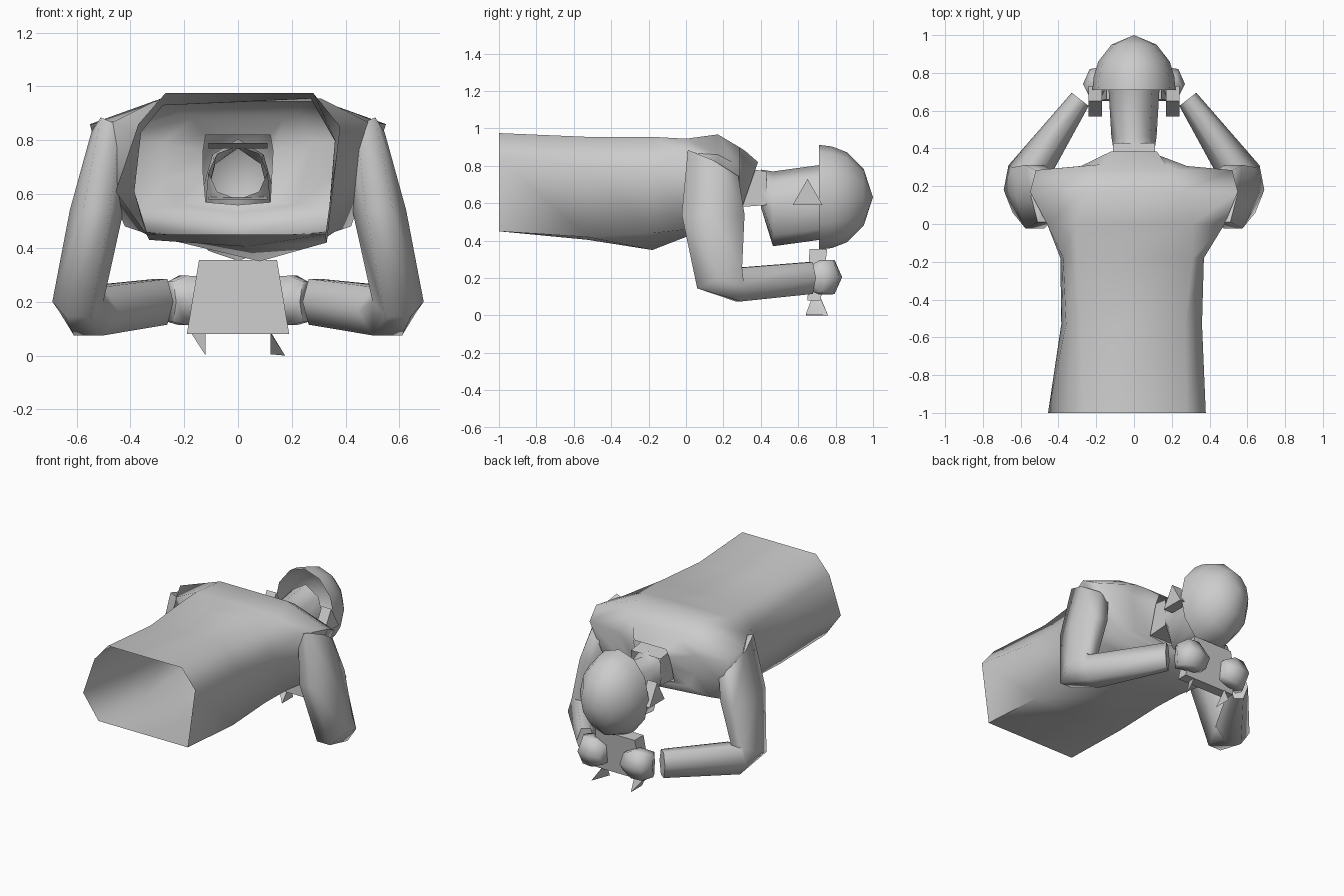
import bpy, bmesh, math
from mathutils import Vector

if "Cube" in bpy.data.objects:
    bpy.data.objects.remove(bpy.data.objects["Cube"])

mat = bpy.data.materials.new("plain_grey")
mat.diffuse_color = (0.6, 0.6, 0.6, 1)
mat.use_nodes = True
mat.node_tree.nodes["Principled BSDF"].inputs["Base Color"].default_value = mat.diffuse_color


def finish(name, bm, angle=80):
    bmesh.ops.recalc_face_normals(bm, faces=bm.faces)
    me = bpy.data.meshes.new(name)
    bm.to_mesh(me)
    bm.free()
    me.materials.append(mat)
    for p in me.polygons:
        p.use_smooth = True
    me.set_sharp_from_angle(angle=math.radians(angle))
    ob = bpy.data.objects.new(name, me)
    bpy.context.collection.objects.link(ob)
    return ob


def loft(name, rings, cap_start=False, cap_end=False, angle=80):
    """Skin a list of point rings of equal length."""
    bm = bmesh.new()
    vs = [[bm.verts.new(p) for p in r] for r in rings]
    n = len(vs[0])
    for a, b in zip(vs, vs[1:]):
        for i in range(n):
            j = (i + 1) % n
            bm.faces.new((a[i], a[j], b[j], b[i]))
    if cap_start:
        bm.faces.new(vs[0])
    if cap_end:
        bm.faces.new(vs[-1])
    return finish(name, bm, angle)


def oval(c, u, v, n=6, side=1):
    """Ring of n points around c spanned by u and v, mirrored when side = -1."""
    c, u, v = Vector(c), Vector(u), Vector(v)
    k = 1 / math.sin(math.pi / 3) if n == 6 else 1
    pts = [c + u * math.cos(t) + v * k * math.sin(t)
           for t in (2 * math.pi * i / n for i in range(n))]
    return [(p.x * side, p.y, p.z) for p in pts]


def hull(name, pts):
    bm = bmesh.new()
    for p in pts:
        bm.verts.new(p)
    bmesh.ops.convex_hull(bm, input=bm.verts)
    return finish(name, bm, 30)


# torso: open at the waist, narrowing to the collar
def section(y, pts, lean=0):
    return [(x, y + lean * (z - 0.82), z) for x, z in pts]


loft("torso", [
    section(-1, [(-.27, .975), (.28, .975), (.38, .85), (.325, .45),
                 (0, .45), (-.34, .45), (-.455, .61), (-.37, .86)]),
    section(-.53, [(-.28, .93), (.27, .955), (.36, .80), (.33, .42),
                   (.03, .405), (-.33, .43), (-.385, .61), (-.36, .83)]),
    section(-.18, [(-.30, .945), (.31, .955), (.37, .78), (.33, .44),
                   (.08, .35), (-.34, .45), (-.39, .60), (-.375, .82)]),
    section(0, [(-.31, .945), (.31, .945), (.48, .87), (.36, .46),
                (.05, .42), (-.36, .46), (-.43, .62), (-.46, .87)]),
    section(.17, [(-.25, .968), (.25, .968), (.55, .86), (.42, .48),
                  (.02, .44), (-.42, .48), (-.50, .65), (-.55, .86)]),
    section(.285, [(-.22, .9), (.22, .9), (.52, .80), (.38, .53),
                   (0, .5), (-.38, .53), (-.46, .65), (-.52, .80)]),
    section(.31, [(-.17, .88), (.17, .88), (.28, .79), (.22, .56),
                  (0, .53), (-.22, .56), (-.27, .66), (-.28, .79)], .1),
    section(.385, [(-.12, .82), (.12, .82), (.13, .76), (.12, .57),
                   (0, .56), (-.12, .57), (-.13, .68), (-.13, .76)], .35),
])

# neck: square tube
loft("neck", [[(-.11, y, a), (.11, y, a), (.11, y, b), (-.11, y, b)]
              for y, a, b in ((.29, .58, .79), (.43, .59, .77))], angle=30)

# face: jaw widening toward the helmet
loft("face", [
    oval((0, .40, .68), (.11, 0, 0), (0, 0, .10), 8),
    oval((0, .465, .57), (.12, 0, 0), (0, .0, .20), 8),
    oval((0, .72, .605), (.135, 0, 0), (0, 0, .20), 8),
])

# helmet: open low-poly dome pointing to +y
bm = bmesh.new()
N = 12
dome = [[bm.verts.new((.22 * r * math.cos(2 * math.pi * i / N), y,
                       .632 + .28 * r * math.sin(2 * math.pi * i / N)))
         for i in range(N)]
        for y, r in ((.71, 1), (.78, .97), (.86, .86), (.95, .54))]
tip = bm.verts.new((0, 1, .632))
for a, b in zip(dome, dome[1:]):
    for i in range(N):
        j = (i + 1) % N
        bm.faces.new((a[i], a[j], b[j], b[i]))
for i in range(N):
    bm.faces.new((dome[-1][i], dome[-1][(i + 1) % N], tip))
finish("helmet", bm)

for side, label in ((-1, "left"), (1, "right")):
    # arm: shoulder, elbow, wrist
    loft(label + "_arm", [
        oval((.475, .145, .80), (.07, 0, .03), (0, .135, -.07), side=side),
        oval((.525, .145, .54), (.10, 0, 0), (0, .168, 0), side=side),
        oval((.595, .18, .20), (.095, 0, 0), (0, .12, .055), side=side),
        oval((.555, .28, .165), (.11, .03, 0), (0, 0, .09), side=side),
        oval((.285, .66, .20), (.045, .035, 0), (0, 0, .085), side=side),
    ], True, True)
    # hand: fist wrapped onto the held block
    loft(label + "_hand", [
        oval((.25, .70, .20), (.02, .04, 0), (0, 0, .075), side=side),
        oval((.205, .75, .205), (.03, .07, 0), (0, 0, .092), side=side),
        oval((.14, .755, .205), (.01, .08, 0), (0, 0, .09), side=side),
        oval((.075, .735, .20), (.0, .08, 0), (0, 0, .06), side=side),
    ], True, True)
    # ear: triangular wedge
    hull(label + "_ear", [(x * side, y, z) for x in (.17, .24)
                          for y, z in ((.57, .59), (.73, .59), (.65, .73))])

# fingertips below the hands
hull("left_fingertip", [(-.175, .68, .085), (-.12, .72, .095),
                        (-.12, .64, 0), (-.12, .76, 0)])
hull("right_fingertip", [(.12, .67, .085), (.12, .72, .09),
                         (.12, .64, .005), (.175, .76, 0)])

# held block: tapered box between the hands
hull("held_block", [(x * s, y, z) for s in (-1, 1)
                    for x, z, y0, y1 in ((.145, .355, .66, .755),
                                         (.19, .08, .65, .72))
                    for y in (y0, y1)])
